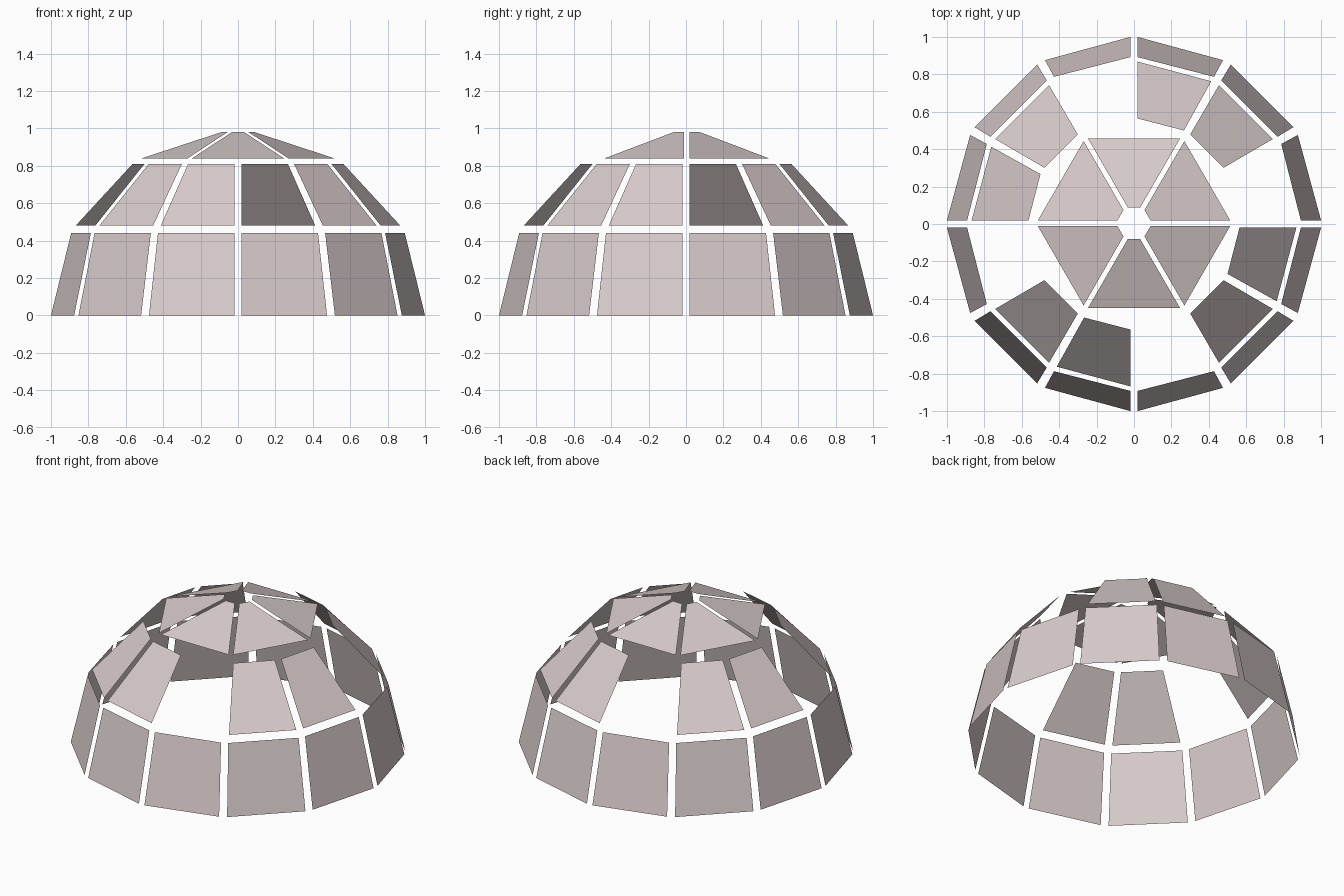
import bpy
import math
from mathutils import Matrix, Vector

if "Cube" in bpy.data.objects:
    bpy.data.objects.remove(bpy.data.objects["Cube"])

panel_colour = bpy.data.materials.new("pale_rose_grey")
panel_colour.diffuse_color = (0.69, 0.60, 0.60, 1.0)
panel_colour.use_nodes = True
panel_colour.node_tree.nodes["Principled BSDF"].inputs["Base Color"].default_value = panel_colour.diffuse_color


def panel(name, points, angle, shift=(0, 0, 0)):
    """One flat sheet, turned about z, with its normal facing outward."""
    turn = Matrix.Rotation(angle, 3, 'Z')
    pts = [turn @ Vector(p) + Vector(shift) for p in points]
    normal = (pts[1] - pts[0]).cross(pts[2] - pts[0])
    if normal.dot(sum(pts, Vector()) / 4) < 0:
        pts.reverse()
    mesh = bpy.data.meshes.new(name)
    mesh.from_pydata(pts, [], [(0, 1, 2, 3)])
    mesh.materials.append(panel_colour)
    obj = bpy.data.objects.new(name, mesh)
    bpy.context.collection.objects.link(obj)


def quarter_ring(low, high, z0, z1):
    """Three panels of a quarter ring: side, diagonal and mirrored side."""
    def sheet(i):
        return [(*low[i], z0), (*low[i + 1], z0),
                (*high[i + 1], z1), (*high[i], z1)]
    side, diagonal = sheet(0), sheet(2)
    mirrored = [(y, x, z) for x, y, z in side]
    return [side, diagonal, mirrored]


lower = quarter_ring(
    [(0.02, 1.0), (0.476, 0.876), (0.518, 0.853), (0.853, 0.518)],
    [(0.02, 0.892), (0.428, 0.787), (0.466, 0.767), (0.767, 0.466)],
    0.0, 0.44)
middle = quarter_ring(
    [(0.02, 0.868), (0.413, 0.763), (0.454, 0.742), (0.742, 0.454)],
    [(0.02, 0.564), (0.267, 0.50), (0.300, 0.478), (0.478, 0.300)],
    0.48, 0.81)

for q in range(4):
    angle = q * math.pi / 2
    # Full lower ring
    for i, pts in enumerate(lower):
        panel(f"lower_panel_{q * 3 + i + 1}", pts, angle)
    # Middle ring leaves every third slot open
    for i, pts in enumerate(middle[:2]):
        panel(f"middle_panel_{q * 2 + i + 1}", pts, angle)

# Six roof panels around an open centre
roof = [(-0.246, 0.453, 0.84), (0.246, 0.453, 0.84),
        (0.033, 0.084, 0.98), (-0.033, 0.084, 0.98)]
for i in range(6):
    panel(f"roof_panel_{i + 1}", roof, i * math.pi / 3, (0, 0.004, 0))
